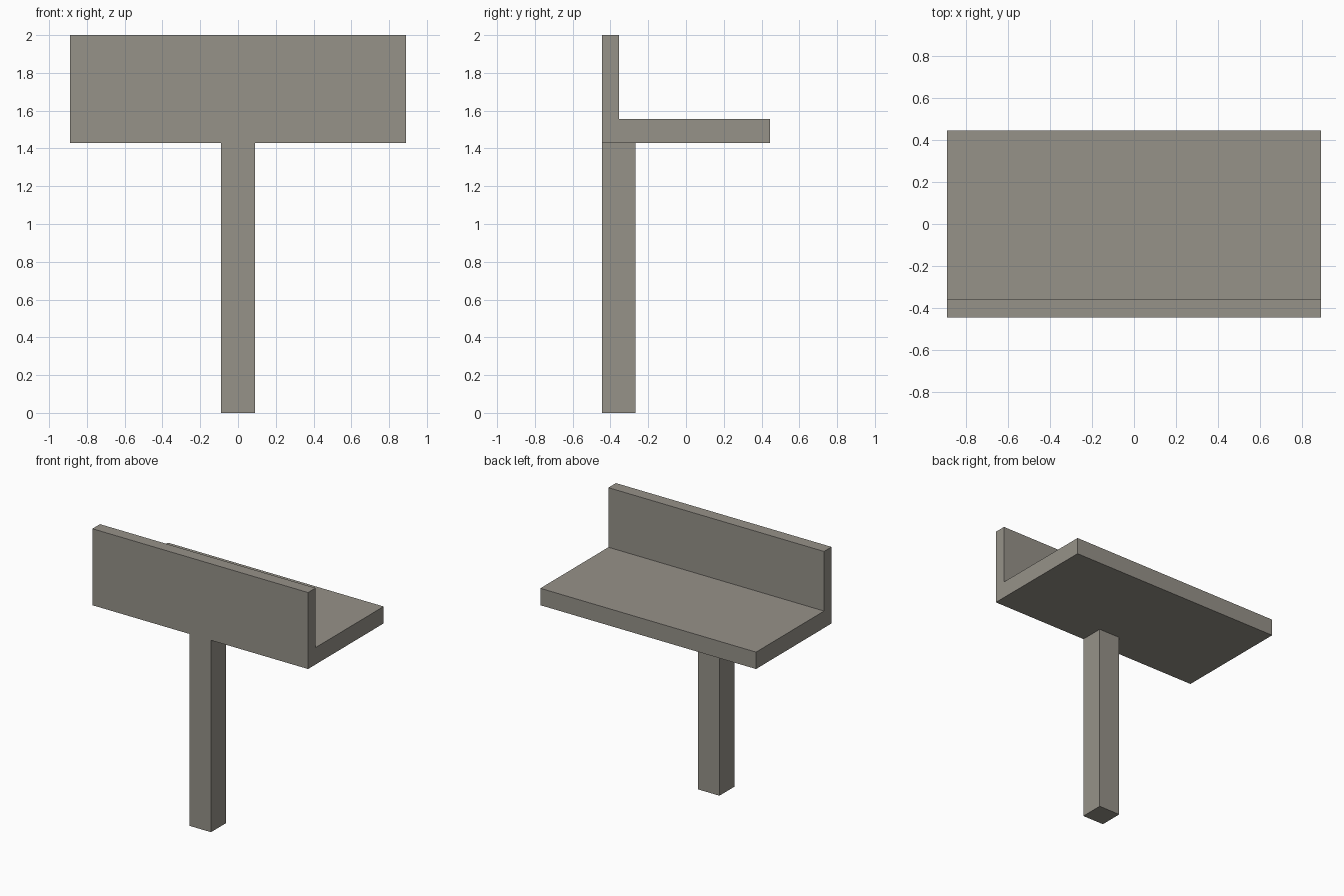
import bpy, bmesh

if "Cube" in bpy.data.objects:
    bpy.data.objects.remove(bpy.data.objects["Cube"])

mat = bpy.data.materials.new("warm grey")
mat.diffuse_color = (0.305, 0.287, 0.25, 1)
mat.use_nodes = True
mat.node_tree.nodes["Principled BSDF"].inputs["Base Color"].default_value = mat.diffuse_color


def extrude_profile(name, profile, half_width):
    """Extrude a (y, z) outline symmetrically along x."""
    bm = bmesh.new()
    face = bm.faces.new([bm.verts.new((-half_width, y, z)) for y, z in profile])
    ext = bmesh.ops.extrude_face_region(bm, geom=[face], use_keep_orig=True)
    moved = [v for v in ext["geom"] if isinstance(v, bmesh.types.BMVert)]
    bmesh.ops.translate(bm, verts=moved, vec=(2 * half_width, 0, 0))
    bmesh.ops.recalc_face_normals(bm, faces=bm.faces)
    mesh = bpy.data.meshes.new(name)
    bm.to_mesh(mesh)
    bm.free()
    mesh.materials.append(mat)
    obj = bpy.data.objects.new(name, mesh)
    bpy.context.collection.objects.link(obj)
    return obj


front, back = -0.445, 0.445
shelf_bottom, shelf_top, top = 1.43, 1.556, 2.0

# L-shaped shelf with upright front panel
extrude_profile("shelf_and_panel", [
    (front, shelf_bottom), (back, shelf_bottom), (back, shelf_top),
    (-0.356, shelf_top), (-0.356, top), (front, top)], 0.889)

# Square post, flush with the front
extrude_profile("post", [
    (front, 0), (-0.267, 0), (-0.267, shelf_bottom), (front, shelf_bottom)], 0.089)
